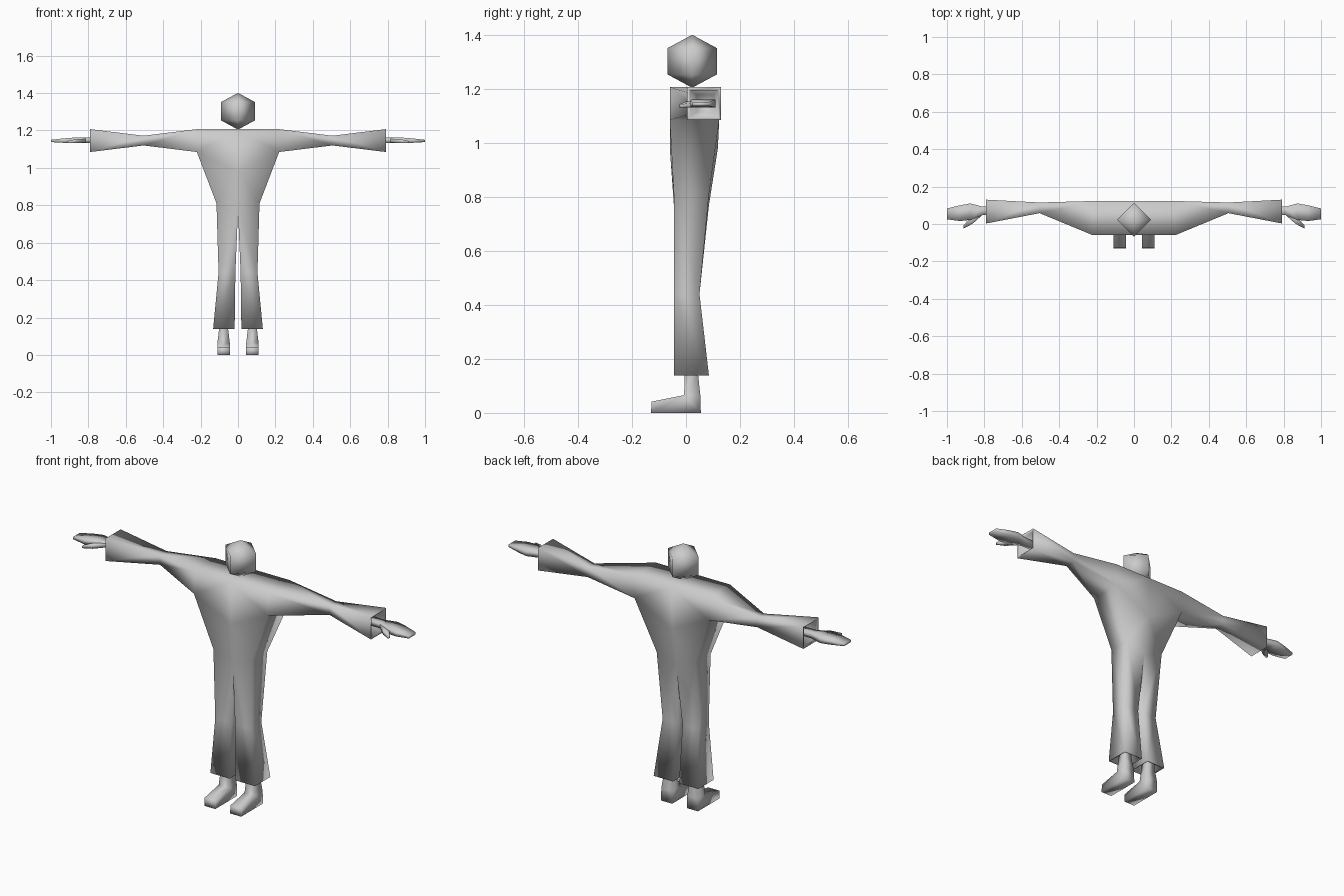
import bpy, bmesh

cube = bpy.data.objects.get("Cube")
if cube:
    bpy.data.objects.remove(cube)

grey = bpy.data.materials.new("plain grey")
grey.use_nodes = True
grey.diffuse_color = (0.6, 0.6, 0.6, 1)
grey.node_tree.nodes["Principled BSDF"].inputs["Base Color"].default_value = (0.6, 0.6, 0.6, 1)


def x_ring(bm, x, y0, y1, z0, z1):
    """Rectangle across the x axis."""
    return [bm.verts.new((x, y, z)) for y, z in ((y0, z0), (y1, z0), (y1, z1), (y0, z1))]


def z_ring(bm, z, x0, x1, y0, y1):
    """Rectangle across the z axis."""
    return [bm.verts.new((x, y, z)) for x, y in ((x1, y0), (x1, y1), (x0, y1), (x0, y0))]


def loft(bm, rings):
    for a, b in zip(rings, rings[1:]):
        for i in range(4):
            j = (i + 1) % 4
            bm.faces.new((a[i], a[j], b[j], b[i]))


def closed_loft(bm, rings):
    loft(bm, rings)
    bm.faces.new(rings[0])
    bm.faces.new(rings[-1])


def finish(name, bm, mirrored=True):
    bmesh.ops.recalc_face_normals(bm, faces=bm.faces[:])
    mesh = bpy.data.meshes.new(name)
    bm.to_mesh(mesh)
    bm.free()
    mesh.materials.append(grey)
    mesh.shade_smooth()
    obj = bpy.data.objects.new(name, mesh)
    bpy.context.collection.objects.link(obj)
    if mirrored:
        mod = obj.modifiers.new("mirror", "MIRROR")
        mod.merge_threshold = 0.0005
    return obj


# Clothed body: half torso, flared sleeve and flared trouser leg
bm = bmesh.new()
shoulder = x_ring(bm, 0.22, -0.06, 0.123, 1.085, 1.207)
arm_front, arm_back, top_back, top_front = shoulder
hip_front, hip_back, crotch_back, crotch_front = hip = [
    bm.verts.new(p) for p in ((0.115, -0.045, 0.81), (0.115, 0.085, 0.81),
                              (0, 0.085, 0.77), (0, -0.045, 0.77))]
neck_front, neck_back, chest_front, chest_back = [
    bm.verts.new(p) for p in ((0, -0.06, 1.207), (0, 0.123, 1.207),
                              (0, -0.06, 0.98), (0, 0.118, 0.98))]
for face in ((neck_front, top_front, top_back, neck_back),
             (neck_front, chest_front, arm_front, top_front),
             (chest_front, crotch_front, hip_front, arm_front),
             (neck_back, top_back, arm_back, chest_back),
             (chest_back, arm_back, hip_back, crotch_back),
             (arm_front, hip_front, hip_back, arm_back)):
    bm.faces.new(face)

# Sleeve, turned in at the cuff
sleeve = [shoulder,
          x_ring(bm, 0.505, 0.058, 0.115, 1.12, 1.172),
          x_ring(bm, 0.79, 0.003, 0.13, 1.085, 1.207),
          x_ring(bm, 0.785, 0.015, 0.118, 1.097, 1.195),
          x_ring(bm, 0.68, 0.04, 0.1, 1.115, 1.178)]
loft(bm, sleeve)
bm.faces.new(sleeve[-1])

# Trouser leg, turned in at the hem
leg = [hip,
       z_ring(bm, 0.44, 0.014, 0.104, -0.045, 0.05),
       z_ring(bm, 0.138, 0.018, 0.133, -0.045, 0.085),
       z_ring(bm, 0.142, 0.028, 0.123, -0.035, 0.075),
       z_ring(bm, 0.24, 0.035, 0.11, -0.028, 0.06)]
loft(bm, leg)
bm.faces.new(leg[-1])
finish("clothed_body", bm)

# Hands: flat palm and fingers, with a thumb at the front
bm = bmesh.new()
closed_loft(bm, [x_ring(bm, *s) for s in (
    (0.67, 0.052, 0.09, 1.132, 1.162),
    (0.81, 0.048, 0.093, 1.134, 1.162),
    (0.875, 0.022, 0.11, 1.132, 1.162),
    (0.93, 0.016, 0.1, 1.134, 1.158),
    (1.0, 0.025, 0.083, 1.138, 1.15))])
closed_loft(bm, [x_ring(bm, *s) for s in (
    (0.815, 0.044, 0.07, 1.136, 1.156),
    (0.865, 0.0, 0.045, 1.132, 1.154),
    (0.912, -0.024, -0.008, 1.132, 1.144))])
finish("hands", bm)

# Feet: ankle rising from a wedge-shaped shoe
bm = bmesh.new()
profile = ((0.045, 0.24), (-0.005, 0.24), (-0.005, 0.14), (-0.007, 0.066),
           (-0.127, 0.042), (-0.13, 0), (0.055, 0), (0.053, 0.066), (0.045, 0.14))
sides = []
for direction in (-1, 1):
    sides.append([bm.verts.new((0.077 + direction * (0.033 if z < 0.1 else 0.024), y, z))
                  for y, z in profile])
inner, outer = sides
count = len(profile)
for i in range(count):
    j = (i + 1) % count
    bm.faces.new((inner[i], inner[j], outer[j], outer[i]))
for side in sides:
    bm.faces.new((side[0], side[1], side[2], side[8]))
    bm.faces.new((side[8], side[2], side[3], side[7]))
    bm.faces.new((side[7], side[3], side[6]))
    bm.faces.new((side[3], side[4], side[5], side[6]))
finish("feet", bm)

# Head: four-sided, three-ring ball
bm = bmesh.new()
bmesh.ops.create_uvsphere(bm, u_segments=4, v_segments=3, radius=1)
for v in bm.verts:
    wide = 0.091 / 0.866
    v.co = (v.co.x * wide, v.co.y * wide + 0.023, v.co.z * 0.098 + 1.303)
finish("head", bm, mirrored=False)
